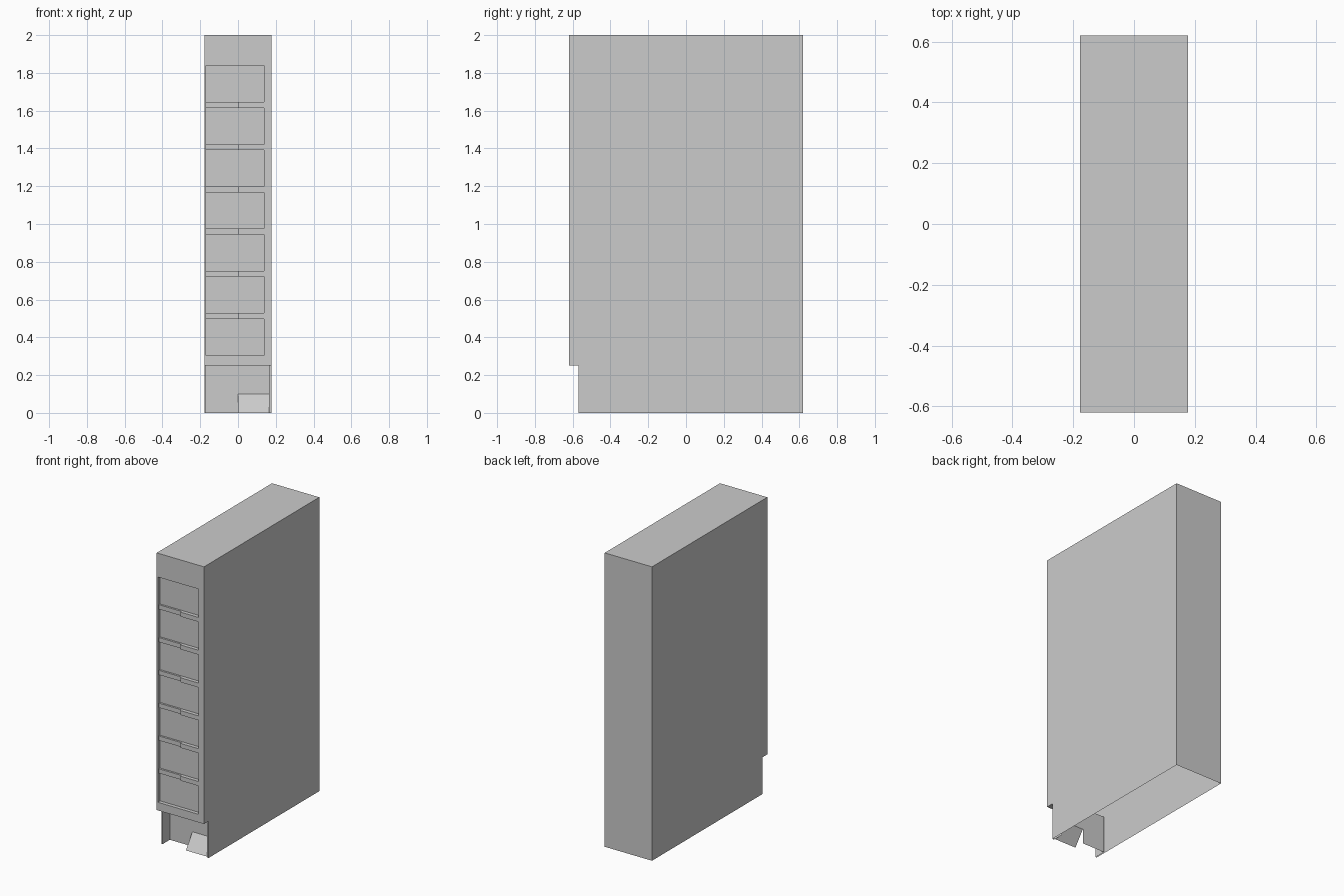
import bpy, bmesh
from mathutils import Vector

if "Cube" in bpy.data.objects:
    bpy.data.objects.remove(bpy.data.objects["Cube"])

W, D, H = 0.178, 0.62, 2.0        # half width, half depth, height
BASE = 0.25                       # height of the kick recess
KICK, BAY, PANEL, GAP = 0.05, 0.13, 0.025, 0.012   # depths behind the front
FLAP_H = 0.1

# Window rows: (bottom, top)
rows = [(0.305 + i * 0.2233, 0.305 + i * 0.2233 + 0.193) for i in range(7)]
xs = [-W, -0.17, 0.0, 0.138, 0.165, W]
zs = [0.0, FLAP_H, BASE] + [z for r in rows for z in r] + [H]


def make_object(name, bm):
    mesh = bpy.data.meshes.new(name)
    bm.to_mesh(mesh)
    bm.free()
    obj = bpy.data.objects.new(name, mesh)
    bpy.context.collection.objects.link(obj)
    return obj


def face(bm, points, normal):
    f = bm.faces.new([bm.verts.new(p) for p in points])
    f.normal_update()
    if f.normal.dot(Vector(normal)) < 0:
        f.normal_flip()


def depth(x, z):
    """Depth of the front surface at a point."""
    if z < BASE:
        return BAY if -0.17 < x < 0.165 else KICK
    if -0.17 < x < 0.138 and rows[0][0] < z < rows[-1][1]:
        if any(a < z < b for a, b in rows):
            return PANEL
        return GAP if x < 0 else 0.0
    return 0.0


# Cabinet shell: front relief with recessed windows and kick bay
bm = bmesh.new()
grid = [[-D + depth((xs[i] + xs[i + 1]) / 2, (zs[j] + zs[j + 1]) / 2)
         for j in range(len(zs) - 1)] for i in range(len(xs) - 1)]
for i, column in enumerate(grid):
    x0, x1 = xs[i], xs[i + 1]
    for j, y in enumerate(column):
        z0, z1 = zs[j], zs[j + 1]
        # leave an opening behind the flap
        if not (z1 <= FLAP_H and 0 <= x0 < 0.16):
            face(bm, [(x0, y, z0), (x1, y, z0), (x1, y, z1), (x0, y, z1)], (0, -1, 0))
        if i + 1 < len(grid) and abs(grid[i + 1][j] - y) > 1e-5:
            n = grid[i + 1][j]
            face(bm, [(x1, y, z0), (x1, n, z0), (x1, n, z1), (x1, y, z1)], (n - y, 0, 0))
        if j + 1 < len(column) and abs(column[j + 1] - y) > 1e-5:
            n = column[j + 1]
            face(bm, [(x0, y, z1), (x1, y, z1), (x1, n, z1), (x0, n, z1)], (0, 0, n - y))

# Notched sides, back and top (the underside is open)
side = [(-D + KICK, 0), (D, 0), (D, H), (-D, H), (-D, BASE), (-D + KICK, BASE)]
for s in (-1, 1):
    face(bm, [(s * W, y, z) for y, z in side], (s, 0, 0))
face(bm, [(-W, D, 0), (W, D, 0), (W, D, H), (-W, D, H)], (0, 1, 0))
face(bm, [(-W, -D, H), (W, -D, H), (W, D, H), (-W, D, H)], (0, 0, 1))
bmesh.ops.remove_doubles(bm, verts=bm.verts, dist=1e-5)
bmesh.ops.dissolve_limit(bm, angle_limit=0.01, verts=bm.verts, edges=bm.edges)
make_object("cabinet", bm)

# Sloping flap in the kick bay
bm = bmesh.new()
y0, y1 = -D + KICK + 0.01, -D + BAY
face(bm, [(0, y0, 0), (0.165, y0, 0), (0.165, y1, FLAP_H), (0, y1, FLAP_H)], (0, -1, 1))
make_object("flap", bm)
